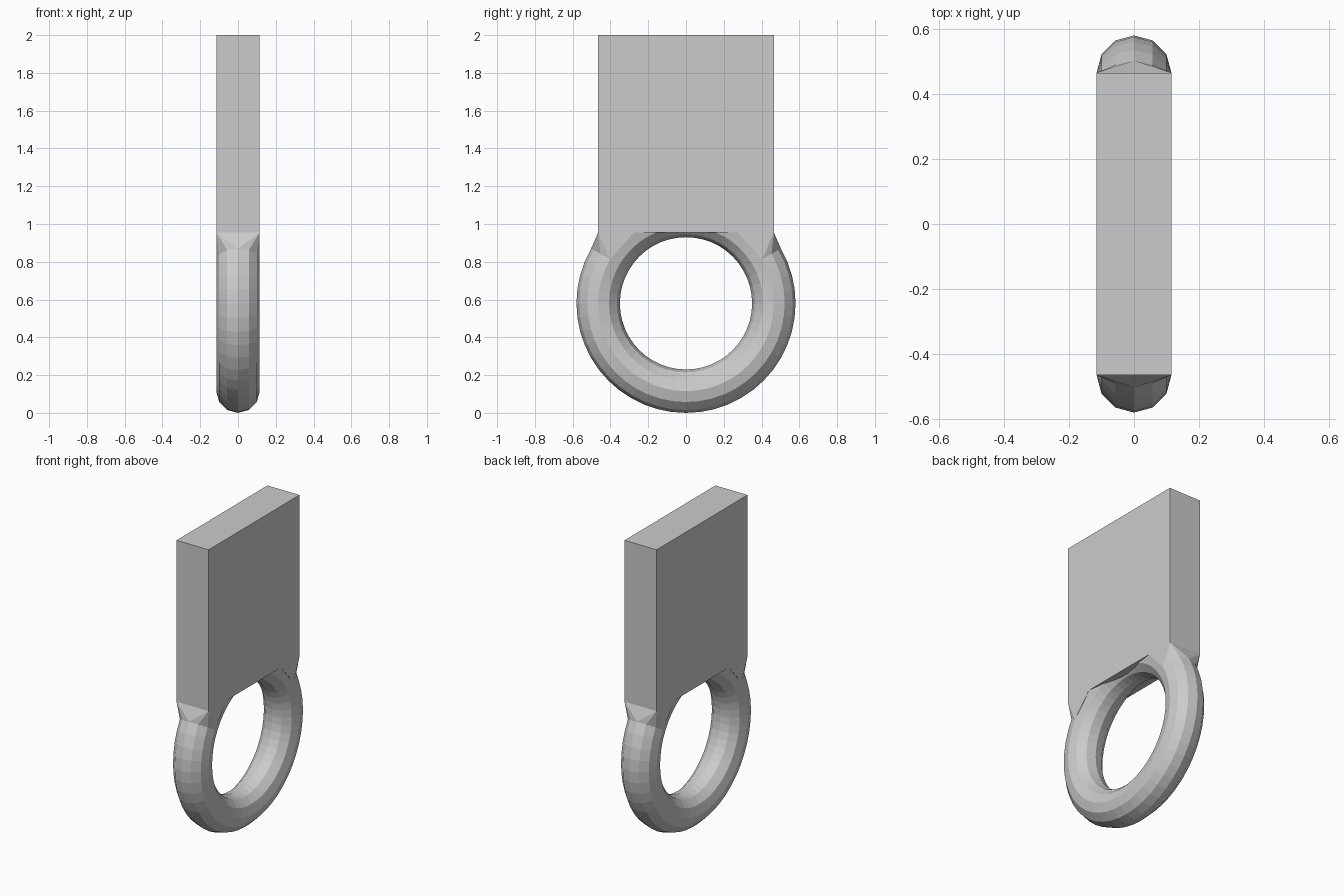
import bpy, bmesh
from math import radians, sin, cos, tau

cube = bpy.data.objects.get("Cube")
if cube:
    bpy.data.objects.remove(cube, do_unlink=True)

MAJOR, MINOR = 0.465, 0.115          # ring radius, tube radius
CENTRE_Z = MAJOR + MINOR
PLATE_Z = 0.955                      # underside of the plate
STEPS, SIDES = 48, 12

grey = bpy.data.materials.new("light grey")
grey.use_nodes = True
colour = (0.6, 0.6, 0.6, 1)
grey.diffuse_color = colour
grey.node_tree.nodes["Principled BSDF"].inputs["Base Color"].default_value = colour


def finish(name, bm):
    bmesh.ops.recalc_face_normals(bm, faces=bm.faces)
    mesh = bpy.data.meshes.new(name)
    bm.to_mesh(mesh)
    bm.free()
    mesh.materials.append(grey)
    obj = bpy.data.objects.new(name, mesh)
    bpy.context.collection.objects.link(obj)
    return obj


def ring_point(around, tube):
    r = MAJOR + MINOR * cos(tube)
    return (MINOR * sin(tube), r * cos(around), CENTRE_Z + r * sin(around))


# Ring, trimmed where it enters the plate
bm = bmesh.new()
loops = [[bm.verts.new(ring_point(tau * i / STEPS, tau * j / SIDES))
          for j in range(SIDES)] for i in range(STEPS)]
for i in range(STEPS):
    a, b = loops[i], loops[(i + 1) % STEPS]
    for j in range(SIDES):
        k = (j + 1) % SIDES
        bm.faces.new((a[j], b[j], b[k], a[k]))
bmesh.ops.bisect_plane(bm, geom=bm.verts[:] + bm.edges[:] + bm.faces[:],
                       plane_co=(0, 0, PLATE_Z), plane_no=(0, 0, 1), clear_outer=True)
finish("ring", bm)

# Flat rectangular plate
bm = bmesh.new()
bmesh.ops.create_cube(bm, size=1)
height = 2 - PLATE_Z
for v in bm.verts:
    v.co.x *= 2 * MINOR
    v.co.y *= 2 * MAJOR
    v.co.z = v.co.z * height + PLATE_Z + height / 2
finish("plate", bm)

# Shoulders blending the plate corners into the ring
for name, side in (("back_shoulder", 1), ("front_shoulder", -1)):
    bm = bmesh.new()
    points = [ring_point(radians(30), radians(t)) for t in range(-90, 91, 30)]
    points += [(x, y, PLATE_Z) for x in (-MINOR, MINOR) for y in (0.275, MAJOR)]
    for x, y, z in points:
        bm.verts.new((x, y * side, z))
    bmesh.ops.convex_hull(bm, input=bm.verts[:])
    finish(name, bm)
